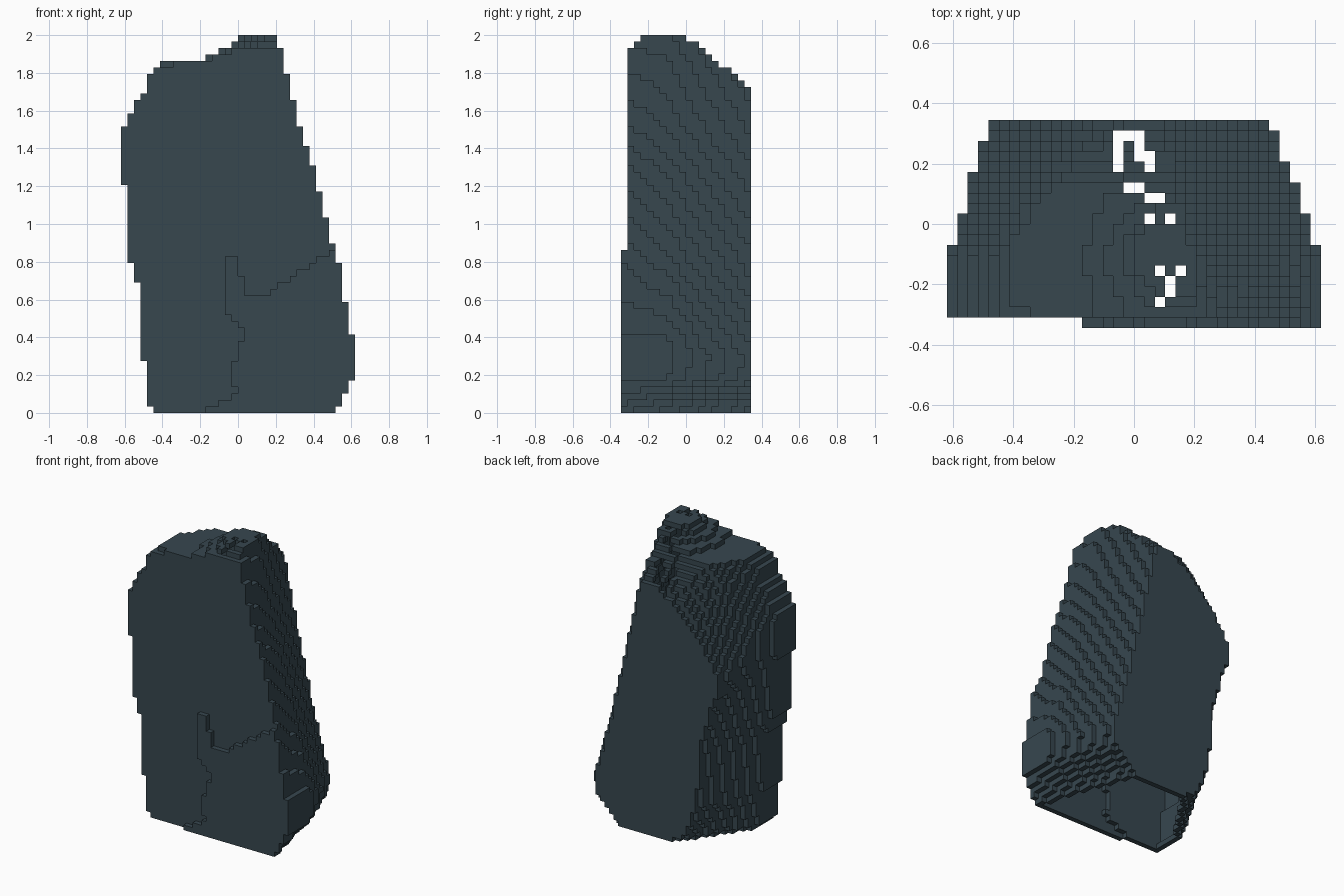
import bpy
import bmesh
from mathutils import Vector

default = bpy.data.objects.get("Cube")
if default:
    bpy.data.objects.remove(default, do_unlink=True)

# Block grid: counts along x, y, z and the size of one block
NX, NY, NZ = 36, 20, 58
SIZE = 2 / NZ
DIRECTIONS = [(1, 0, 0), (-1, 0, 0), (0, 1, 0), (0, -1, 0), (0, 0, 1), (0, 0, -1)]

# Left flank (x, z), shared by the front and middle sections
FLANK = [(-.44, 0), (-.466, .04), (-.5, .28), (-.534, .7), (-.569, .8),
         (-.603, 1.2), (-.62, 1.36), (-.603, 1.52), (-.569, 1.59),
         (-.5, 1.69), (-.466, 1.79)]
# Matching outlines of the boulder at its front, middle and back
FRONT = FLANK + [(-.41, 1.83), (-.18, 1.86), (-.02, 1.9), (.07, 1.9), (.23, 1.9),
                 (.33, 1.55), (.44, 1.2), (.534, .8), (.603, .42), (.62, .3),
                 (.603, .17), (.569, .1), (.534, .04), (.51, 0)]
MIDDLE = FLANK + [(-.41, 1.87), (-.18, 1.87), (-.02, 1.97), (.07, 2.07), (.19, 2.07),
                  (.28, 1.55), (.375, 1.2), (.48, .8), (.6, .42), (.62, .3),
                  (.605, .18), (.54, .11), (.48, .05), (.45, 0)]
BACK = [(-.1, 0), (-.2, .04), (-.31, .28), (-.335, .62), (-.345, .72),
        (-.42, .98), (-.47, 1.1), (-.485, 1.17), (-.45, 1.25), (-.39, 1.34),
        (-.29, 1.46), (-.15, 1.6), (-.05, 1.68), (0, 1.72), (.05, 1.72),
        (.1, 1.72), (.18, 1.35), (.24, 1.08), (.33, .7), (.41, .42),
        (.45, .3), (.44, .17), (.36, .12), (.3, .06), (.27, 0)]


def blend(first, second, t):
    return [Vector(a).lerp(Vector(b), t)[:] for a, b in zip(first, second)]


# The rear section bulges where the flat roof rolls over to the back
BULGE = {9: .07, 10: .11, 11: .12, 12: .09, 13: .03}
REAR = [(x, z + BULGE.get(n, 0)) for n, (x, z) in enumerate(blend(MIDDLE, BACK, .45))]
SECTIONS = [(-.345, FRONT), (-.1, MIDDLE), (.1, REAR), (.345, BACK)]

# Outline of the raised slab low on the front
SLAB = [(-.18, 0), (-.15, .03), (0, .1), (-.05, .2), (0, .3), (.03, .45), (-.07, .54),
        (-.07, .83), (0, .83), (.03, .63), (.14, .62), (.45, .83), (.5, .87),
        (.7, .9), (.7, 0)]

# Crack in the roof: grid column and its range of rows
CRACK = [(16, 15, 18), (17, 18, 18), (18, 16, 18), (19, 15, 16), (17, 13, 13),
         (18, 13, 13), (19, 12, 12), (20, 12, 12), (19, 10, 10), (21, 10, 10),
         (20, 5, 5), (22, 5, 5), (21, 3, 4), (20, 2, 2)]


def inside(x, z, outline):
    """Even-odd test of a point against a closed outline."""
    hit = False
    for (ax, az), (bx, bz) in zip(outline, outline[1:] + outline[:1]):
        if (az > z) != (bz > z) and x < ax + (z - az) * (bx - ax) / (bz - az):
            hit = not hit
    return hit


def section_at(y):
    """Blend the neighbouring outlines at depth y."""
    for (y0, first), (y1, second) in zip(SECTIONS, SECTIONS[1:]):
        if y <= y1:
            return blend(first, second, (y - y0) / (y1 - y0))


def centre(i, j, k):
    return Vector((i + .5 - NX / 2, j + .5 - NY / 2, k + .5)) * SIZE


def step(block, d):
    return tuple(a + b for a, b in zip(block, d))


def fill_solid():
    """All blocks of the boulder; its first layer holds only the slab."""
    solid = set()
    for j in range(NY):
        outline = section_at(centre(0, j, 0).y)
        for i in range(NX):
            for k in range(NZ):
                p = centre(i, j, k)
                if inside(p.x, p.z, outline) and (j > 0 or inside(p.x, p.z, SLAB)):
                    solid.add((i, j, k))
    return solid


def hollow(solid):
    """Keep a wall one block thick, open at the ground."""
    shell = set()
    for block in solid:
        around = [step(block, d) for d in DIRECTIONS]
        if any(n[2] >= 0 and n not in solid for n in around):
            shell.add(block)
    return shell


def build_blocks(name, blocks, material):
    """Skin a set of blocks with their exposed square faces."""
    bm = bmesh.new()
    for block in sorted(blocks):
        for direction in DIRECTIONS:
            if step(block, direction) in blocks:
                continue
            d = Vector(direction)
            u = Vector((d.y, d.z, d.x))
            v = d.cross(u)
            mid = centre(*block) + d * SIZE / 2
            corners = (-u - v, u - v, u + v, v - u)
            bm.faces.new([bm.verts.new(mid + c * SIZE / 2) for c in corners])
    bmesh.ops.remove_doubles(bm, verts=bm.verts, dist=SIZE / 100)
    mesh = bpy.data.meshes.new(name)
    bm.to_mesh(mesh)
    bm.free()
    mesh.materials.append(material)
    obj = bpy.data.objects.new(name, mesh)
    bpy.context.collection.objects.link(obj)


# Slate stone colour
slate = bpy.data.materials.new("slate_stone")
slate.use_nodes = True
colour = (.038, .063, .078, 1)
slate.diffuse_color = colour
slate.node_tree.nodes["Principled BSDF"].inputs["Base Color"].default_value = colour

# Hollow boulder with the roof crack cut through
gaps = {(i, j) for i, first, last in CRACK for j in range(first, last + 1)}
wall = {block for block in hollow(fill_solid()) if block[:2] not in gaps}
build_blocks("boulder_shell", wall, slate)
